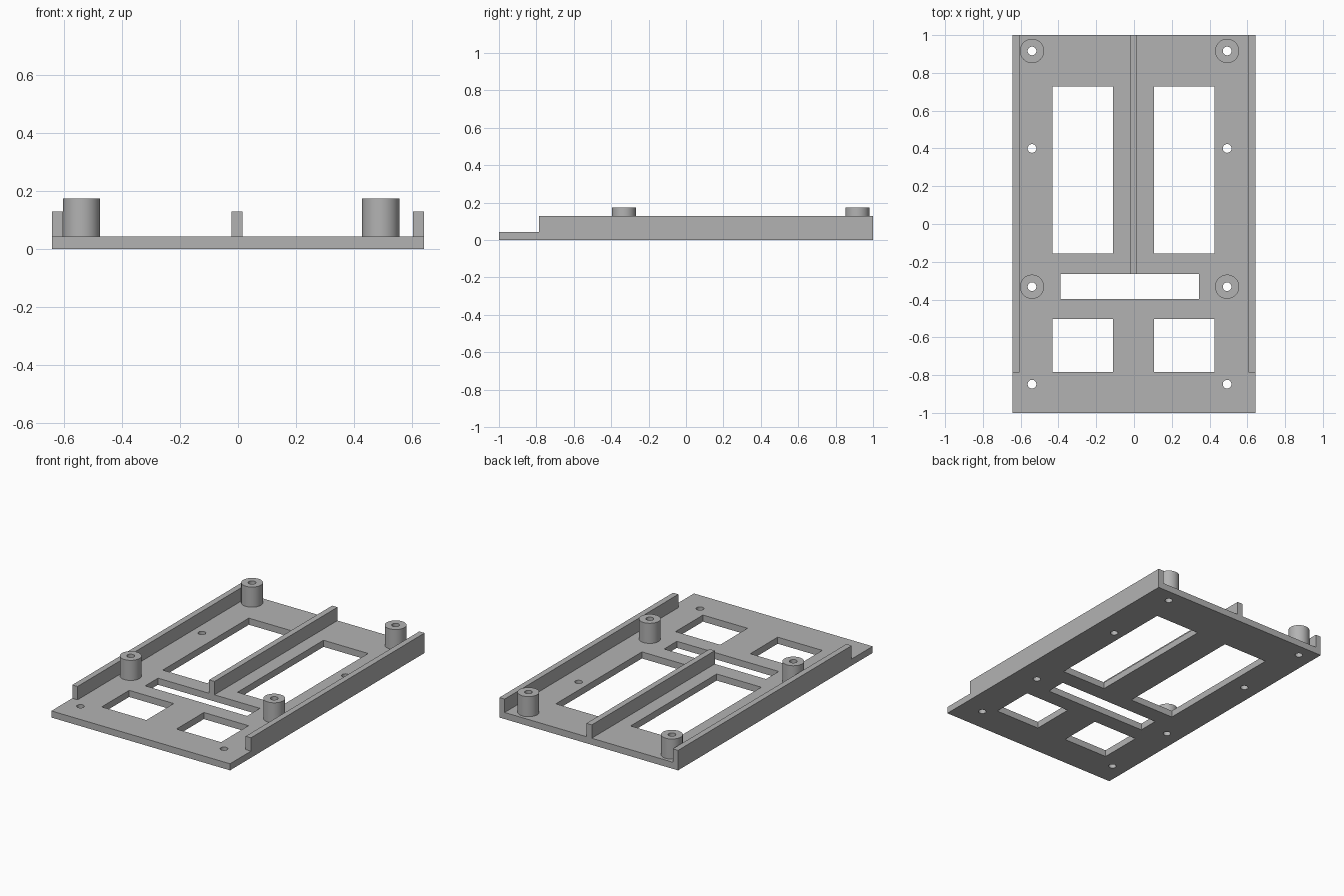
import bpy
from math import cos, sin, tau, radians

if "Cube" in bpy.data.objects:
    bpy.data.objects.remove(bpy.data.objects["Cube"])

grey = bpy.data.materials.new("plain grey")
grey.use_nodes = True
grey.diffuse_color = (0.45, 0.45, 0.45, 1)
grey.node_tree.nodes["Principled BSDF"].inputs["Base Color"].default_value = grey.diffuse_color

PLATE_TOP = 0.043
RAIL_TOP = 0.13
POST_TOP = 0.174
HALF_W = 0.643
RAIL_W = 0.038
HOLE_R = 0.023
POST_R = 0.064


def rect(x0, x1, y0, y1):
    return [(x0, y0), (x1, y0), (x1, y1), (x0, y1)]


def circle(x, y, r, n=48):
    return [(x + r * cos(tau * i / n), y + r * sin(tau * i / n)) for i in range(n)]


def slab(name, loops, z0, z1):
    """Extrude a flat outline, with further loops as openings, from z0 to z1."""
    curve = bpy.data.curves.new(name, "CURVE")
    curve.dimensions = "2D"
    curve.fill_mode = "BOTH"
    curve.extrude = (z1 - z0) / 2
    for loop in loops:
        spline = curve.splines.new("POLY")
        spline.points.add(len(loop) - 1)
        for point, (x, y) in zip(spline.points, loop):
            point.co = (x, y, 0, 1)
        spline.use_cyclic_u = True
    obj = bpy.data.objects.new(name, curve)
    obj.location.z = (z0 + z1) / 2
    bpy.context.collection.objects.link(obj)
    curve.materials.append(grey)
    bpy.ops.object.select_all(action="DESELECT")
    obj.select_set(True)
    bpy.context.view_layer.objects.active = obj
    bpy.ops.object.convert(target="MESH")
    bpy.ops.object.shade_smooth_by_angle(angle=radians(30))
    return bpy.context.object


# Base plate with windows, a cross slot and screw holes
hole_xs = {"right": -0.54, "left": 0.493}
post_ys = {"front": -0.332, "back": 0.916}
openings = [rect(-0.39, 0.343, -0.396, -0.265)]
for x0, x1 in ((-0.432, -0.111), (0.106, 0.427)):
    openings += [rect(x0, x1, -0.157, 0.728), rect(x0, x1, -0.784, -0.502)]
for x in hole_xs.values():
    openings += [circle(x, y, HOLE_R) for y in (-0.848, 0.4, *post_ys.values())]
slab("base_plate", [rect(-HALF_W, HALF_W, -1, 1)] + openings, 0, PLATE_TOP)

# Side rails and the centre rail
for name, x, front in (("right_rail", -HALF_W, -0.785),
                       ("left_rail", HALF_W - RAIL_W, -0.785),
                       ("centre_rail", -0.022, -0.265)):
    slab(name, [rect(x, x + RAIL_W, front, 1)], PLATE_TOP, RAIL_TOP)

# Hollow mounting posts
for side, x in hole_xs.items():
    for end, y in post_ys.items():
        slab(f"{end}_{side}_post", [circle(x, y, POST_R), circle(x, y, HOLE_R)],
             PLATE_TOP, POST_TOP)
